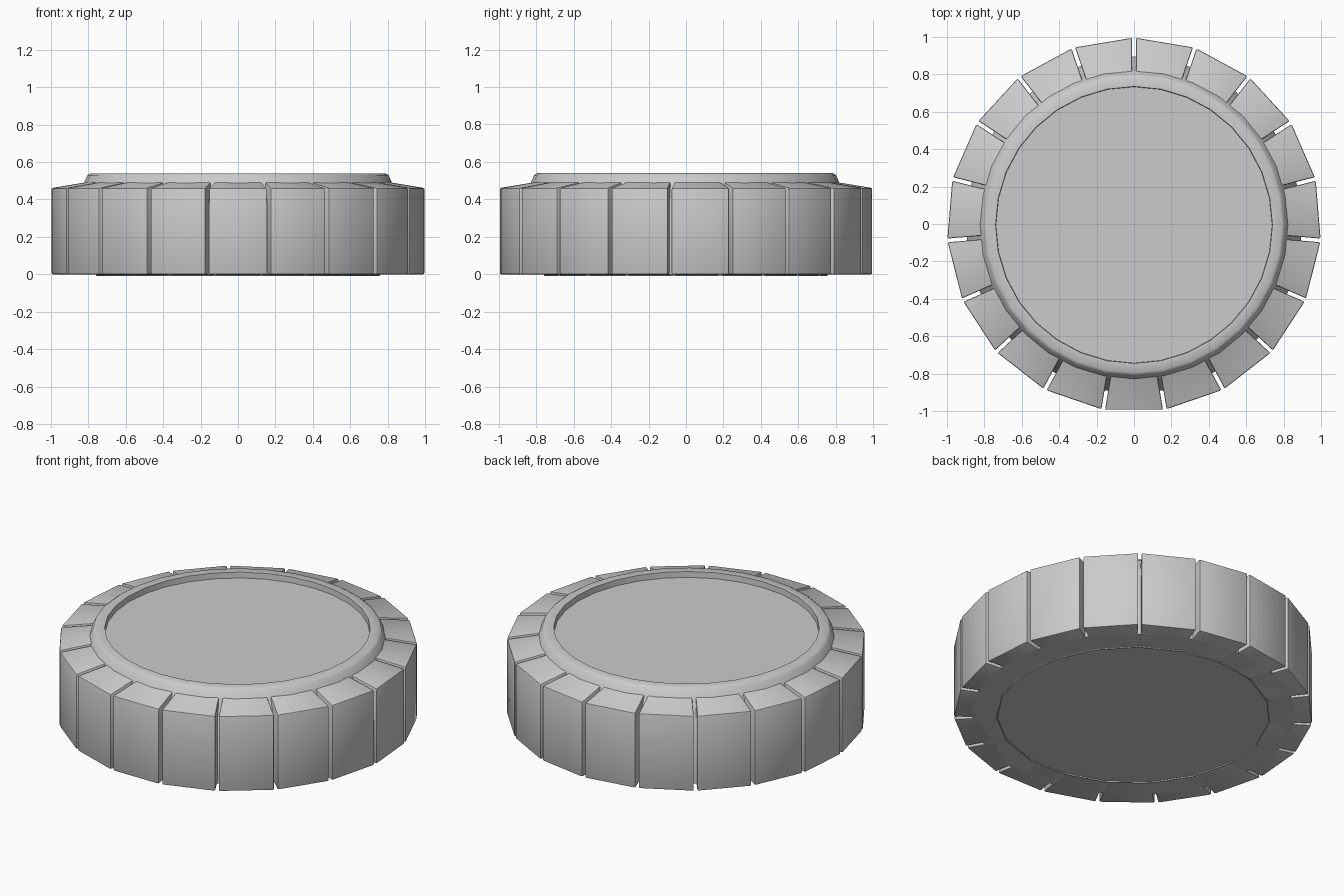
import bpy, bmesh, math
from mathutils import Matrix

if "Cube" in bpy.data.objects:
    bpy.data.objects.remove(bpy.data.objects["Cube"])

N = 19            # grip blocks around the rim
PITCH = 2 * math.pi / N
GAP = 0.01        # half of the slot between two blocks
Y_SHIFT = -0.005  # odd block count: recentre the outline


def finish(bm, name):
    bmesh.ops.recalc_face_normals(bm, faces=bm.faces[:])
    me = bpy.data.meshes.new(name)
    bm.to_mesh(me)
    bm.free()
    ob = bpy.data.objects.new(name, me)
    ob.location.y = Y_SHIFT
    bpy.context.collection.objects.link(ob)
    bpy.ops.object.select_all(action='DESELECT')
    ob.select_set(True)
    bpy.context.view_layer.objects.active = ob
    bpy.ops.object.shade_smooth_by_angle(angle=math.radians(35))
    return ob


def lathe(profile, segs, name):
    bm = bmesh.new()
    rings = [[bm.verts.new((r * math.sin(2 * math.pi * i / segs),
                            r * math.cos(2 * math.pi * i / segs), z))
              for i in range(segs)] for r, z in profile]
    for a, b in zip(rings, rings[1:]):
        for i in range(segs):
            j = (i + 1) % segs
            bm.faces.new((a[i], a[j], b[j], b[i]))
    bm.faces.new(rings[0])
    bm.faces.new(rings[-1])
    return finish(bm, name)


# Core: straight wall, sloped shoulder, raised rim and recessed top
lathe([(0.90, 0), (0.90, 0.37), (0.825, 0.485), (0.805, 0.53),
       (0.79, 0.54), (0.74, 0.54), (0.738, 0.505)], 32, "core")

# Grip blocks: wedge with a top that falls outwards, repeated round the core
bm = bmesh.new()
for k in range(N):
    verts = []
    for r, top in ((0.75, 0.501), (0.988, 0.461)):
        half = r * math.tan(PITCH / 2) - GAP
        verts += [bm.verts.new((x, -r, z)) for x, z in
                  ((-half, 0), (half, 0), (half, top), (-half, top))]
    a, b = verts[:4], verts[4:]
    bm.faces.new(a)
    bm.faces.new(b)
    for i in range(4):
        j = (i + 1) % 4
        bm.faces.new((a[i], a[j], b[j], b[i]))
    bmesh.ops.rotate(bm, verts=verts, cent=(0, 0, 0),
                     matrix=Matrix.Rotation(k * PITCH, 3, 'Z'))
bmesh.ops.bevel(bm, geom=bm.edges[:], offset=0.008, segments=2,
                profile=0.5, affect='EDGES')
finish(bm, "grip_blocks")
